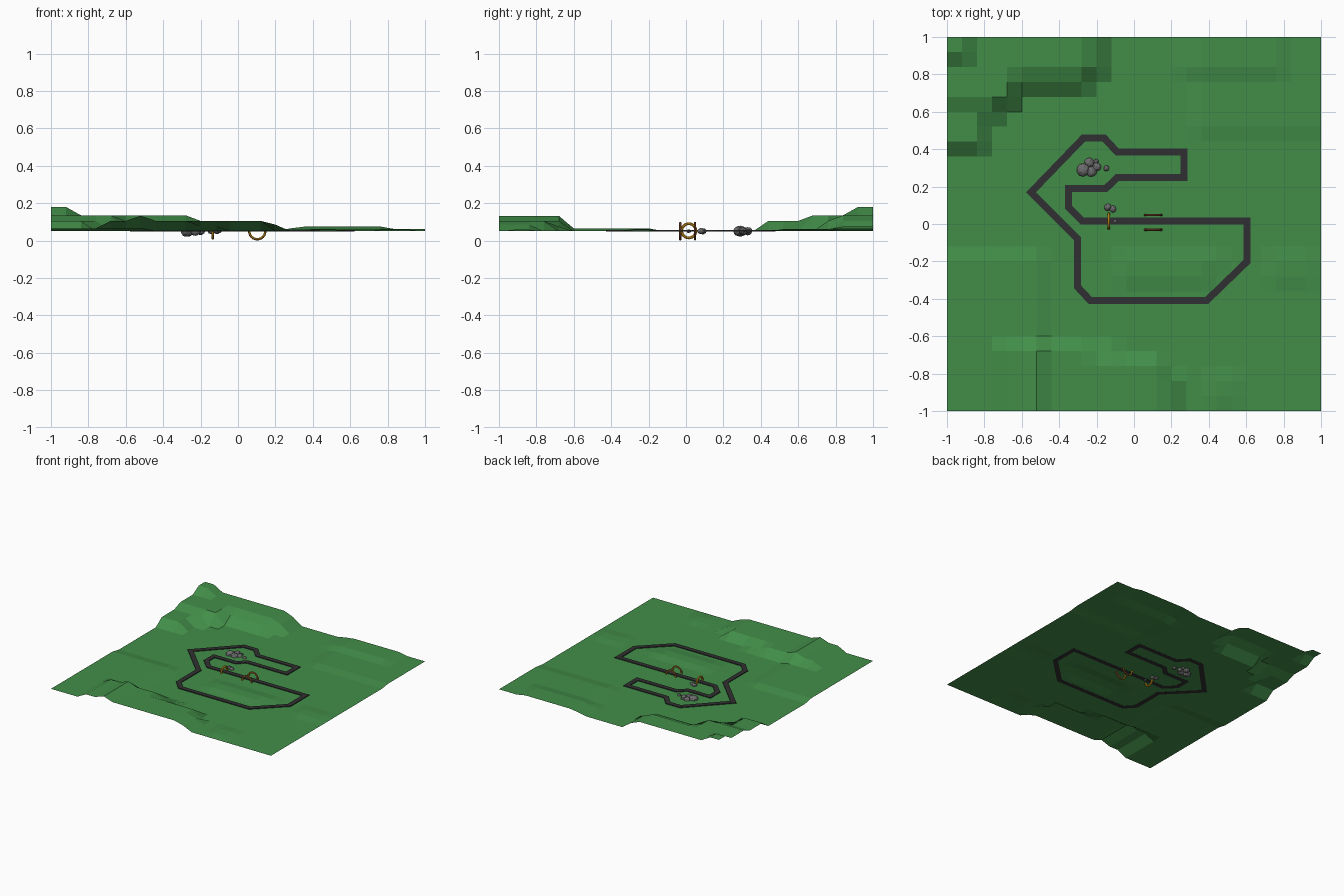
import bpy, bmesh, math, random
from mathutils import Vector, Matrix

if "Cube" in bpy.data.objects:
    bpy.data.objects.remove(bpy.data.objects["Cube"])

random.seed(4)


def material(name, r, g, b):
    m = bpy.data.materials.new(name)
    m.diffuse_color = (r, g, b, 1)
    m.use_nodes = True
    m.node_tree.nodes["Principled BSDF"].inputs["Base Color"].default_value = m.diffuse_color
    return m


GRASS = material("grass green", 0.055, 0.27, 0.066)
ASPHALT = material("asphalt dark grey", 0.03, 0.03, 0.032)
STONE = material("stone grey", 0.15, 0.15, 0.155)
GOLD = material("gold", 0.72, 0.34, 0.012)
RUST = material("rust brown", 0.28, 0.09, 0.03)


def make_object(name, bm, mats):
    me = bpy.data.meshes.new(name)
    bm.to_mesh(me)
    bm.free()
    for m in mats:
        me.materials.append(m)
    ob = bpy.data.objects.new(name, me)
    bpy.context.collection.objects.link(ob)
    return ob


# Terraced terrain: a sheet of 25 x 25 tiles, raised by rectangles of vertices
BASE = 0.05
TERRACES = [  # x0, x1, y0, y1, z
    # north-west hill
    (-1, -0.92, 0.92, 1, 0.18),
    (-1, -0.68, 0.68, 1, 0.135), (-1, -0.28, 0.84, 1, 0.135),
    (-1, -0.84, 0.44, 1, 0.105), (-1, -0.76, 0.6, 1, 0.105),
    (-1, -0.28, 0.76, 1, 0.105), (-1, -0.2, 0.84, 1, 0.105),
    # southern ridge
    (-0.52, -0.52, -1, -0.68, 0.132), (-0.68, -0.28, -1, -0.68, 0.105),
    (-0.28, 0.12, -1, -0.76, 0.105), (0.2, 0.2, -1, -0.84, 0.085),
    (-0.2, -0.12, -0.68, -0.68, 0.075),
    # low western shelf
    (-1, -0.52, -1, -0.2, 0.065),
    # low north-eastern shelf
    (0.36, 1, 0.52, 1, 0.061), (0.28, 0.28, 0.84, 1, 0.065),
    (0.36, 0.76, 0.84, 1, 0.075),
    # small bumps inside and beside the track
    (-0.04, 0.36, -0.28, -0.2, 0.062), (0.44, 0.44, -0.2, -0.2, 0.058),
    (0.76, 0.92, -0.28, -0.2, 0.058), (0.44, 0.52, -0.92, -0.84, 0.058),
]


def ground_height(x, y):
    e = 0.01
    return max([BASE] + [z for x0, x1, y0, y1, z in TERRACES
                         if x0 - e < x < x1 + e and y0 - e < y < y1 + e])


bm = bmesh.new()
bmesh.ops.create_grid(bm, x_segments=25, y_segments=25, size=1)
for v in bm.verts:
    v.co.z = ground_height(v.co.x, v.co.y)
make_object("terrain", bm, [GRASS])

# Race track: closed path widened to a thin strip with mitred corners
PATH = [(-0.55, 0.17), (-0.27, 0.46), (-0.16, 0.46), (-0.09, 0.385),
        (0.268, 0.385), (0.268, 0.248), (-0.09, 0.248), (-0.15, 0.19),
        (-0.35, 0.19), (-0.35, 0.09), (-0.275, 0.015), (0.605, 0.015),
        (0.605, -0.2), (0.39, -0.408), (-0.235, -0.408), (-0.303, -0.335),
        (-0.303, -0.078)]
HALF_WIDTH, LOW, HIGH = 0.019, 0.0495, 0.056
bm = bmesh.new()
rings = []
n = len(PATH)
for i in range(n):
    p, a, b = Vector(PATH[i]), Vector(PATH[i - 1]), Vector(PATH[(i + 1) % n])
    d1, d2 = (p - a).normalized(), (b - p).normalized()
    n1, n2 = Vector((-d1.y, d1.x)), Vector((-d2.y, d2.x))
    m = (n1 + n2).normalized()
    off = m * (HALF_WIDTH / max(m.dot(n1), 0.5))
    rings.append([bm.verts.new((*(p + s * off), z))
                  for s, z in ((1, LOW), (1, HIGH), (-1, HIGH), (-1, LOW))])
for i in range(n):
    r, q = rings[i], rings[(i + 1) % n]
    for k in range(4):
        bm.faces.new((r[k], r[(k + 1) % 4], q[(k + 1) % 4], q[k]))
bmesh.ops.recalc_face_normals(bm, faces=bm.faces)
make_object("race_track", bm, [ASPHALT])


# Upright hoops half sunk in the ground; axis is the hoop's facing direction
def hoop(name, loc, major, minor, axis, mats, rim_rule=False):
    bm = bmesh.new()
    seg, sides = 24, 8
    grid = []
    for i in range(seg):
        t = 2 * math.pi * i / seg
        row = []
        for j in range(sides):
            u = 2 * math.pi * (j + 0.5) / sides
            r = major + minor * math.cos(u)
            row.append(bm.verts.new((r * math.cos(t), r * math.sin(t),
                                     minor * math.sin(u))))
        grid.append(row)
    for i in range(seg):
        for j in range(sides):
            i2, j2 = (i + 1) % seg, (j + 1) % sides
            bm.faces.new((grid[i][j], grid[i2][j], grid[i2][j2], grid[i][j2]))
    bmesh.ops.recalc_face_normals(bm, faces=bm.faces)
    bm.normal_update()
    if rim_rule:  # outer rim is rust coloured, facing sides stay gold
        for f in bm.faces:
            c = f.calc_center_median()
            outward = f.normal.dot(Vector((c.x, c.y, 0)).normalized())
            f.material_index = 1 if outward > 0.6 else 0
    turn = Vector((0, 0, 1)).rotation_difference(Vector(axis)).to_matrix().to_4x4()
    bm.transform(Matrix.Translation(loc) @ turn)
    make_object(name, bm, mats)


hoop("west_hoop", (-0.135, 0.015, 0.052), 0.038, 0.008, (1, 0, 0), [GOLD])
for side, y in (("front", -0.03), ("back", 0.048)):
    hoop("east_hoop_" + side, (0.103, y, 0.05), 0.043, 0.007, (0, 1, 0),
         [GOLD, RUST], True)


# Boulders: slightly irregular rounded stones
def boulder(name, x, y, r, z=0.05):
    bm = bmesh.new()
    bmesh.ops.create_icosphere(bm, subdivisions=2, radius=r)
    for v in bm.verts:
        v.co *= random.uniform(0.93, 1.05)
        v.co.z *= 0.85
    bm.transform(Matrix.Translation((x, y, z)))
    make_object(name, bm, [STONE])


ROCKS = [(-0.272, 0.29, 0.036), (-0.228, 0.28, 0.029), (-0.238, 0.328, 0.027),
         (-0.2, 0.305, 0.024), (-0.202, 0.335, 0.013), (-0.147, 0.298, 0.016),
         (-0.14, 0.09, 0.02), (-0.113, 0.08, 0.019), (-0.1, 0.015, 0.012)]
for i, (x, y, r) in enumerate(ROCKS):
    boulder("boulder_%d" % (i + 1), x, y, r)
